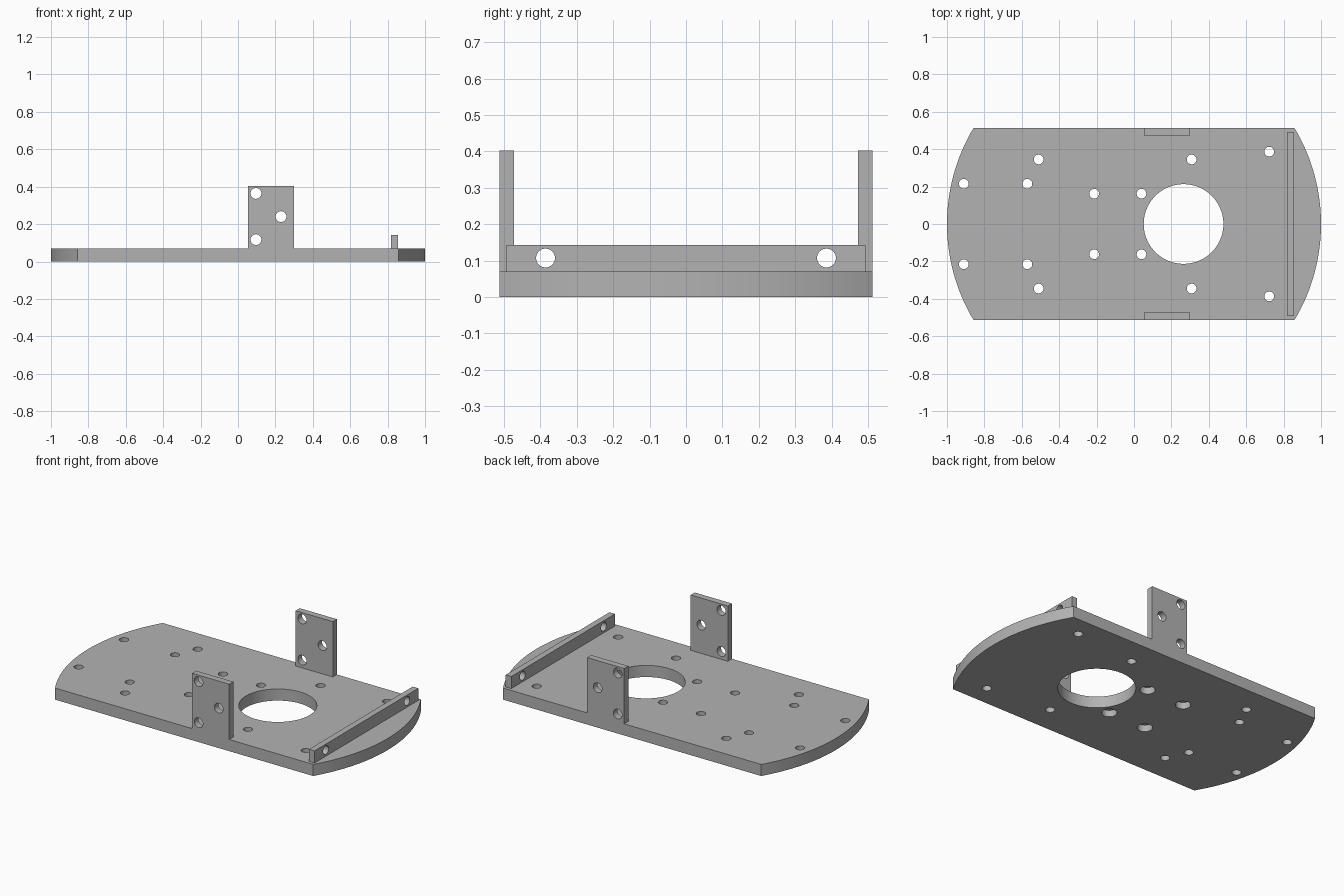
import bpy
import bmesh
import math
from mathutils import Matrix, Vector

default = bpy.data.objects.get("Cube")
if default:
    bpy.data.objects.remove(default, do_unlink=True)

THICK = 0.07          # base plate thickness
HALF_W = 0.512        # base plate half width
HOLE = 0.026          # small bolt hole radius

grey = bpy.data.materials.new("plain grey")
grey.use_nodes = True
grey.diffuse_color = (0.45, 0.45, 0.45, 1)
grey.node_tree.nodes["Principled BSDF"].inputs["Base Color"].default_value = (0.45, 0.45, 0.45, 1)


def make_object(name, bm):
    bmesh.ops.recalc_face_normals(bm, faces=bm.faces)
    mesh = bpy.data.meshes.new(name)
    bm.to_mesh(mesh)
    bm.free()
    mesh.materials.append(grey)
    obj = bpy.data.objects.new(name, mesh)
    bpy.context.collection.objects.link(obj)
    return obj


def box(name, low, high):
    low, high = Vector(low), Vector(high)
    bm = bmesh.new()
    bmesh.ops.create_cube(bm, size=1, matrix=Matrix.Translation((low + high) / 2)
                          @ Matrix.Diagonal((*(high - low), 1)))
    return make_object(name, bm)


def drill(obj, holes, axis="Z"):
    """Cut cylinders given as (centre, radius, length, segments)."""
    turn = {"X": Matrix.Rotation(math.pi / 2, 4, "Y"),
            "Y": Matrix.Rotation(math.pi / 2, 4, "X"),
            "Z": Matrix.Identity(4)}[axis]
    bm = bmesh.new()
    for centre, radius, length, segments in holes:
        bmesh.ops.create_cone(bm, cap_ends=True, segments=segments, radius1=radius,
                              radius2=radius, depth=length,
                              matrix=Matrix.Translation(centre) @ turn)
    cutter = make_object("drill_cutter", bm)
    cutter.hide_render = True
    mod = obj.modifiers.new("holes", "BOOLEAN")
    mod.operation, mod.solver, mod.object = "DIFFERENCE", "EXACT", cutter
    select(obj)
    bpy.ops.object.modifier_apply(modifier=mod.name)
    bpy.data.objects.remove(cutter, do_unlink=True)
    bpy.ops.object.shade_smooth_by_angle(angle=math.radians(30))


def select(obj):
    bpy.ops.object.select_all(action="DESELECT")
    obj.select_set(True)
    bpy.context.view_layer.objects.active = obj


# Base plate: a unit disc trimmed by two straight sides
bm = bmesh.new()
half_angle = math.asin(HALF_W)
outline = []
for start in (0, math.pi):
    for i in range(33):
        a = start - half_angle + 2 * half_angle * i / 32
        outline.append(bm.verts.new((math.cos(a), math.sin(a), 0)))
face = bm.faces.new(outline)
top = bmesh.ops.extrude_face_region(bm, geom=[face])["geom"]
bmesh.ops.translate(bm, verts=[v for v in top if isinstance(v, bmesh.types.BMVert)],
                    vec=(0, 0, THICK))
base_plate = make_object("base_plate", bm)

# Large opening and mirrored bolt holes
bolt_holes = [(-0.91, 0.215), (-0.57, 0.215), (-0.51, 0.345),
              (-0.213, 0.162), (0.04, 0.162), (0.308, 0.345), (0.723, 0.387)]
holes = [((0.265, 0, THICK / 2), 0.213, 0.3, 96)]
for side in (-1, 1):
    holes += [((x, side * y, THICK / 2), HOLE, 0.3, 24) for x, y in bolt_holes]
drill(base_plate, holes)

# Counterbores on the underside of the four central holes
drill(base_plate, [((x, s * 0.162, 0), 0.042, 0.08, 32)
                   for x in (-0.213, 0.04) for s in (-1, 1)])

# Upright brackets on both long edges
for name, side in (("front_bracket", -1), ("back_bracket", 1)):
    y0, y1 = sorted((side * 0.473, side * HALF_W))
    bracket = box(name, (0.053, y0, THICK), (0.3, y1, 0.403))
    drill(bracket, [((x, side * 0.49, z), 0.029, 0.2, 24)
                    for x, z in ((0.096, 0.364), (0.23, 0.24), (0.096, 0.117))], "Y")

# Low rail across the left end
rail = box("left_rail", (0.818, -0.493, THICK), (0.855, 0.493, 0.143))
drill(rail, [((0.836, s * 0.386, 0.107), HOLE, 0.2, 24) for s in (-1, 1)], "X")
